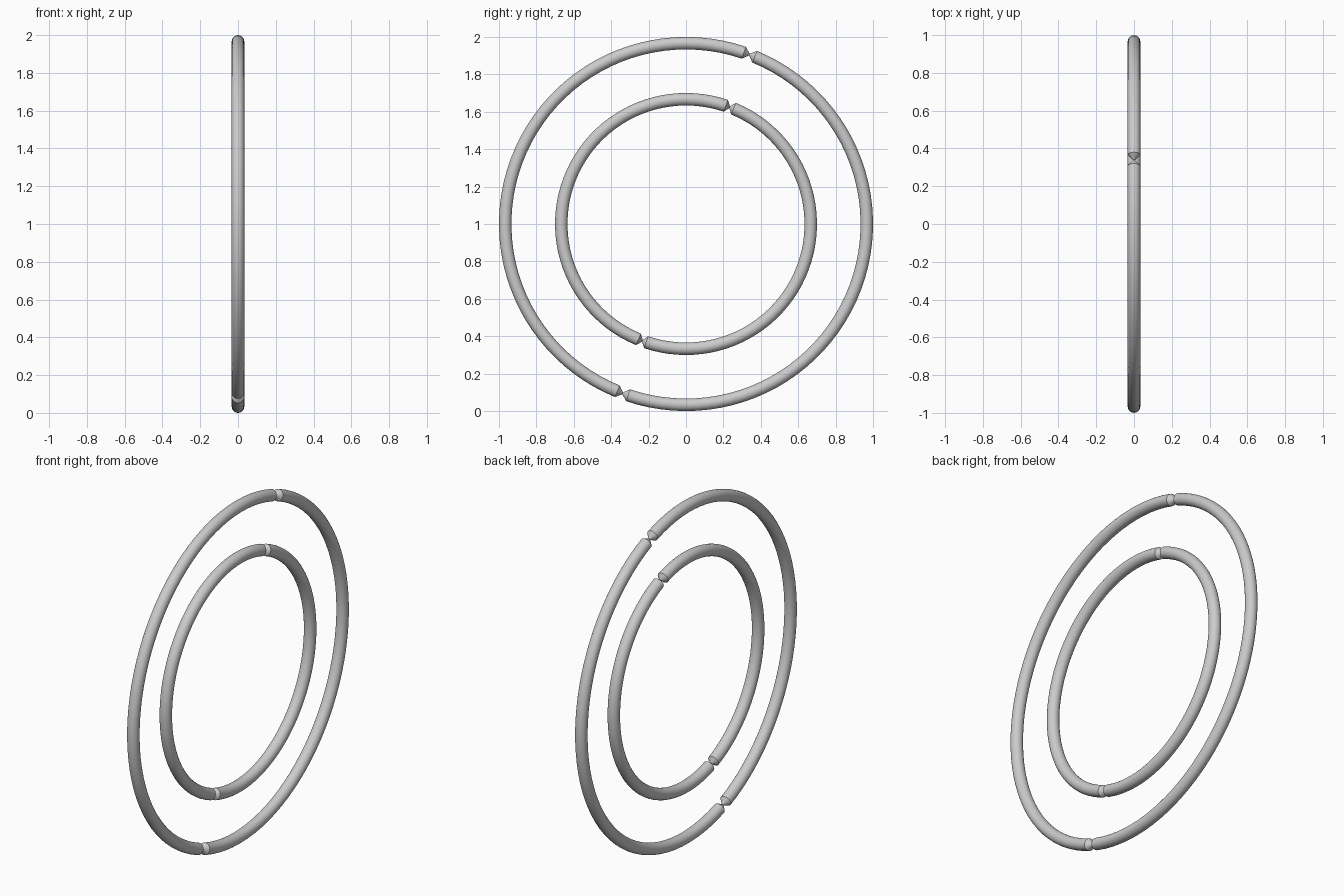
import bpy, bmesh, math

if "Cube" in bpy.data.objects:
    bpy.data.objects.remove(bpy.data.objects["Cube"])

TUBE = 0.0333          # tube radius
SIDES = 24             # sides around the tube
PINCH = math.radians(69.5)   # where the tube narrows, repeated opposite


def pinched_ring(name, radius, gap):
    """Upright ring in the YZ plane, pinched to a thin waist at two opposite places."""
    half = gap / 2 / radius
    stations = []
    for side in range(2):
        mid = PINCH + side * math.pi
        stations.append((mid, 0.005))
        steps = 48
        for i in range(steps + 1):
            stations.append((mid + half + (math.pi - 2 * half) * i / steps, TUBE))
    bm = bmesh.new()
    loops = []
    for a, r in stations:
        loop = []
        for j in range(SIDES):
            t = 2 * math.pi * j / SIDES
            d = radius + r * math.cos(t)
            loop.append(bm.verts.new((r * math.sin(t), d * math.cos(a), 1 + d * math.sin(a))))
        loops.append(loop)
    for k, a in enumerate(loops):
        b = loops[(k + 1) % len(loops)]
        for j in range(SIDES):
            n = (j + 1) % SIDES
            bm.faces.new((a[j], a[n], b[n], b[j]))
    bmesh.ops.recalc_face_normals(bm, faces=bm.faces)
    mesh = bpy.data.meshes.new(name)
    bm.to_mesh(mesh)
    bm.free()
    ob = bpy.data.objects.new(name, mesh)
    bpy.context.collection.objects.link(ob)
    bpy.ops.object.select_all(action='DESELECT')
    ob.select_set(True)
    bpy.context.view_layer.objects.active = ob
    bpy.ops.object.shade_smooth_by_angle(angle=math.radians(30))


# Two concentric rings
pinched_ring("outer_ring", 0.9667, 0.062)
pinched_ring("inner_ring", 0.667, 0.044)
